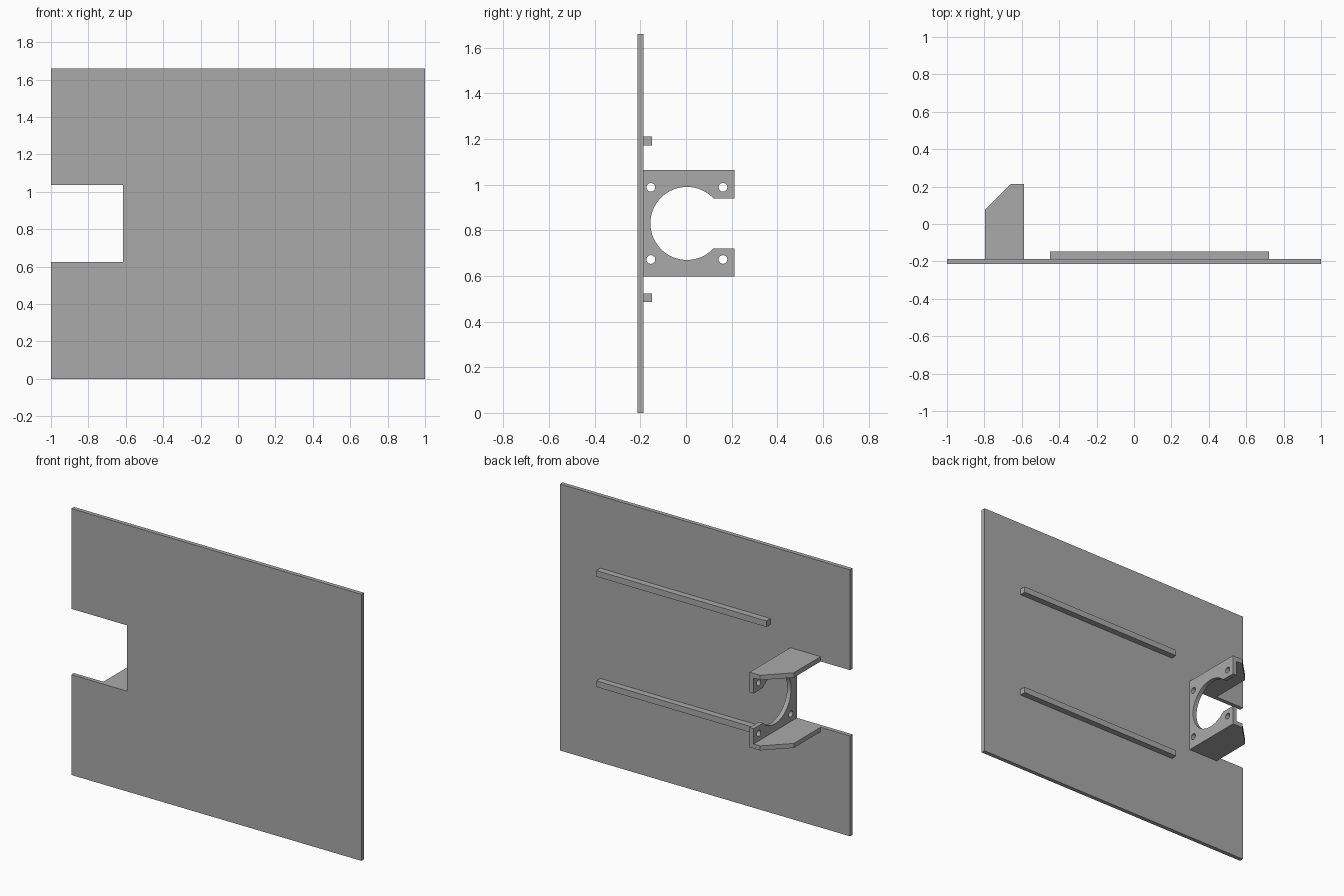
import bpy
import bmesh
from math import asin, cos, pi, sin
from mathutils import Vector

cube = bpy.data.objects.get("Cube")
if cube:
    bpy.data.objects.remove(cube)

grey = bpy.data.materials.new("plain grey")
grey.use_nodes = True
grey.diffuse_color = (0.4, 0.4, 0.4, 1)
grey.node_tree.nodes["Principled BSDF"].inputs["Base Color"].default_value = grey.diffuse_color

# Which coordinates (u, v, depth) map to for each extrusion axis
PLACE = {
    "x": lambda u, v, d: Vector((d, u, v)),
    "y": lambda u, v, d: Vector((u, d, v)),
    "z": lambda u, v, d: Vector((u, v, d)),
}


def arc(cu, cv, r, start=0.0, end=2 * pi, steps=24, closed=True):
    count = steps if closed else steps + 1
    angles = [start + (end - start) * i / steps for i in range(count)]
    return [(cu + r * cos(a), cv + r * sin(a)) for a in angles]


def rect(u0, u1, v0, v1):
    return [(u0, v0), (u1, v0), (u1, v1), (u0, v1)]


def prism(name, loops, axis, low, high):
    """Extrude an outline, with optional hole loops, along one axis."""
    bm = bmesh.new()
    place = PLACE[axis]
    rims = {low: [], high: []}
    for loop in loops:
        rings = []
        for depth in (low, high):
            ring = [bm.verts.new(place(u, v, depth)) for u, v in loop]
            n = len(ring)
            rims[depth] += [bm.edges.new((ring[i], ring[(i + 1) % n])) for i in range(n)]
            rings.append(ring)
        a, b = rings
        for i in range(n):
            j = (i + 1) % n
            bm.faces.new((a[i], a[j], b[j], b[i]))
    for edges in rims.values():
        bmesh.ops.triangle_fill(bm, edges=edges, use_beauty=True, normal=place(0, 0, 1))
    bmesh.ops.recalc_face_normals(bm, faces=bm.faces[:])
    mesh = bpy.data.meshes.new(name)
    bm.to_mesh(mesh)
    bm.free()
    mesh.materials.append(grey)
    obj = bpy.data.objects.new(name, mesh)
    bpy.context.collection.objects.link(obj)
    return obj


front, back = -0.213, -0.187      # panel faces
reach = 0.213                     # rear edge of the bracket
inner_low, inner_high = 0.625, 1.035
bracket_low, bracket_high = 0.597, 1.065
notch_x, bracket_x = -0.615, -0.588

# Panel with a rectangular notch in its right edge
prism("panel", [[(-1, 0), (1, 0), (1, 1.66), (-1, 1.66), (-1, inner_high),
                 (notch_x, inner_high), (notch_x, inner_low), (-1, inner_low)]],
      "y", front, back)

# Two rails on the back
for name, z in (("lower_rail", 0.485), ("upper_rail", 1.172)):
    prism(name, [rect(-0.45, 0.722, z, z + 0.038)], "y", back, -0.148)

# Bracket flanges with a clipped corner
flange = [(-0.797, back), (bracket_x, back), (bracket_x, reach),
          (-0.66, reach), (-0.797, 0.076)]
prism("lower_flange", [flange], "z", bracket_low, inner_low)
prism("upper_flange", [flange], "z", inner_high, bracket_high)

# Mounting plate with a round opening, rear slot and four screw holes
cy, cz, radius, half_slot = 0.004, 0.83, 0.16, 0.11
mouth = asin(half_slot / radius)
outline = [(reach, inner_high), (back, inner_high), (back, inner_low),
           (reach, inner_low), (reach, cz - half_slot)]
outline += arc(cy, cz, radius, 2 * pi - mouth, mouth, 48, closed=False)
outline.append((reach, cz + half_slot))
holes = [arc(cy + 0.158 * i, cz + 0.158 * j, 0.019) for i in (-1, 1) for j in (-1, 1)]
plate = prism("mounting_plate", [outline] + holes, "x", notch_x, bracket_x)

# Smooth the round openings
bpy.ops.object.select_all(action="DESELECT")
plate.select_set(True)
bpy.context.view_layer.objects.active = plate
bpy.ops.object.shade_smooth_by_angle(angle=pi / 6)
